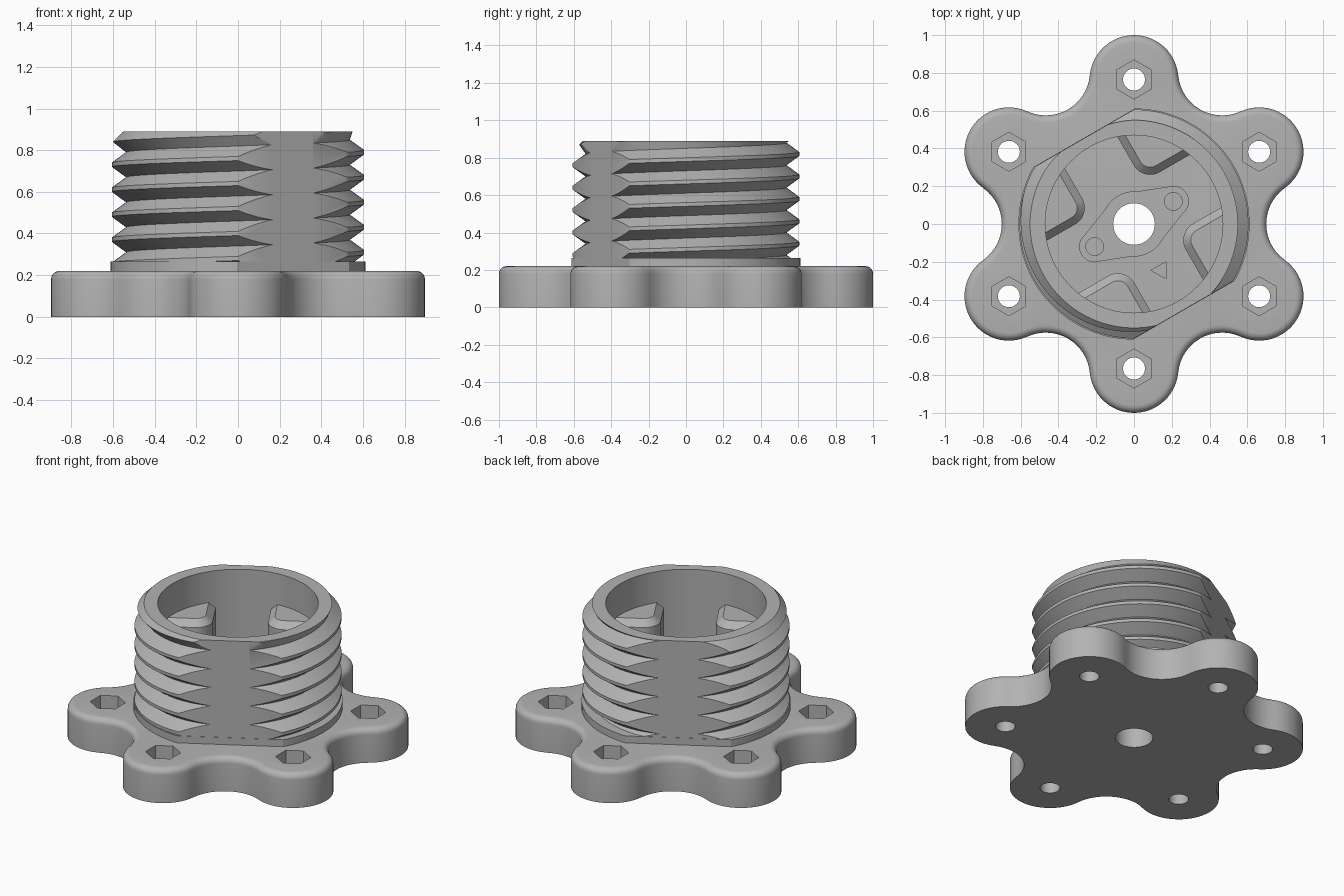
import bpy, bmesh
from math import sin, cos, pi, radians, hypot
from mathutils import Vector

if "Cube" in bpy.data.objects:
    bpy.data.objects.remove(bpy.data.objects["Cube"])

GREY = (0.45, 0.45, 0.45, 1)
grey = bpy.data.materials.new("plain grey")
grey.use_nodes = True
grey.diffuse_color = GREY
grey.node_tree.nodes["Principled BSDF"].inputs["Base Color"].default_value = GREY

PLATE_TOP, TOP, EMBED = 0.22, 0.89, 0.2
BORE, FLAT = 0.47, 0.525


def arc(cx, cy, r, a0, a1, n):
    """Points on an arc, angles in degrees, both ends included."""
    angles = [radians(a0 + (a1 - a0) * i / n) for i in range(n + 1)]
    return [(cx + r * cos(a), cy + r * sin(a)) for a in angles]


def circle(cx, cy, r, n=48, start=0):
    return arc(cx, cy, r, start, start + 360, n)[:-1]


def turn(points, degrees):
    a = radians(degrees)
    return [(x * cos(a) - y * sin(a), x * sin(a) + y * cos(a)) for x, y in points]


def finish(bm, name):
    bmesh.ops.recalc_face_normals(bm, faces=bm.faces)
    mesh = bpy.data.meshes.new(name)
    bm.to_mesh(mesh)
    bm.free()
    mesh.materials.append(grey)
    ob = bpy.data.objects.new(name, mesh)
    bpy.context.collection.objects.link(ob)
    return ob


def smooth(ob):
    bpy.ops.object.select_all(action='DESELECT')
    ob.select_set(True)
    bpy.context.view_layer.objects.active = ob
    bpy.ops.object.shade_smooth_by_angle(angle=radians(30))


def loft(name, layers):
    """Closed solid through (outline, z) layers with equal point counts."""
    bm = bmesh.new()
    rings = [[bm.verts.new((x, y, z)) for x, y in pts] for pts, z in layers]
    for low, high in zip(rings, rings[1:]):
        for i in range(len(low)):
            j = (i + 1) % len(low)
            bm.faces.new((low[i], low[j], high[j], high[i]))
    bm.faces.new(rings[0])
    bm.faces.new(rings[-1])
    return finish(bm, name)


def cut(ob, outline, z0, z1):
    cutter = loft("cutter", [(outline, z0), (outline, z1)])
    cutter.hide_render = True
    mod = ob.modifiers.new("cut", 'BOOLEAN')
    mod.operation, mod.solver, mod.object = 'DIFFERENCE', 'EXACT', cutter
    bpy.context.view_layer.objects.active = ob
    bpy.ops.object.modifier_apply(modifier=mod.name)
    bpy.data.objects.remove(cutter)


def slice_flats(bm, dist):
    """Trim the two opposite wrench flats and close the cuts."""
    for angle in (-60, 120):
        n = Vector((cos(radians(angle)), sin(radians(angle)), 0))
        geom = bm.verts[:] + bm.edges[:] + bm.faces[:]
        res = bmesh.ops.bisect_plane(bm, geom=geom, plane_co=n * dist, plane_no=n,
                                     clear_outer=True, dist=1e-6)
        edges = [e for e in res["geom_cut"] if isinstance(e, bmesh.types.BMEdge)]
        bmesh.ops.holes_fill(bm, edges=edges, sides=0)


# Six-lobed base plate with a rounded top edge
LOBE_AT, LOBE_R, VALLEY_AT, VALLEY_R = 0.765, 0.235, 0.934, 0.234


def flower(inset):
    lx, ly = LOBE_AT * cos(pi / 6), LOBE_AT * sin(pi / 6)
    lean = Vector((lx - VALLEY_AT, ly)).angle_signed(Vector((1, 0))) * 180 / pi
    points = []
    for k in range(6):
        valley = arc(VALLEY_AT, 0, VALLEY_R + inset, 360 - lean, lean, 14)
        lobe = arc(lx, ly, LOBE_R - inset, lean - 180, 240 - lean, 24)
        points += turn(valley[:-1] + lobe[:-1], 60 * k)
    return points


ROUND = 0.04
layers = [(flower(0), 0)]
for i in range(7):
    a = i * pi / 12
    layers.append((flower(ROUND * (1 - cos(a))), PLATE_TOP - ROUND * (1 - sin(a))))
base = loft("base_plate", layers)

# Bolt holes with hexagonal nut recesses
for k in range(6):
    a = radians(30 + 60 * k)
    x, y = LOBE_AT * cos(a), LOBE_AT * sin(a)
    cut(base, circle(x, y, 0.103, 6, 30), 0.09, 0.3)
    cut(base, circle(x, y, 0.058, 32), -0.1, 0.3)

# Two-armed pocket, its pin holes, the pointer mark and the centre hole
pocket = []
for a in (30, 210):
    pocket += turn(arc(0.24, 0, 0.08, -80, 80, 16) + arc(0, 0, 0.17, 55, 125, 14), a)
cut(base, pocket, 0.14, 0.3)
for a in (30, 210):
    cut(base, turn(circle(0.24, 0, 0.047, 24), a), 0.08, 0.3)
cut(base, [(0.09, -0.245), (0.17, -0.29), (0.17, -0.2)], 0.2, 0.3)
cut(base, circle(0, 0, 0.11), -0.1, 0.3)
smooth(base)

# Threaded tube: helical rows clamped between the embedded foot and the top
PITCH, CREST_Z, CREST_R, ROOT_R, LAND = 0.12, 0.79, 0.606, 0.537, 0.01
COLUMNS = 120


def thread_radius(theta, z):
    t = ((z - CREST_Z) / PITCH - theta / (2 * pi) + 0.5) % 1 - 0.5
    slope = max(0, abs(t) * PITCH - LAND) / (PITCH / 2 - LAND)
    r = CREST_R + (ROOT_R - CREST_R) * slope
    return min(r, 0.55 + TOP - z)


bm = bmesh.new()
columns = []
for i in range(COLUMNS + 1):
    theta = 2 * pi * i / COLUMNS
    profile = [(BORE, EMBED), (thread_radius(theta, EMBED), EMBED)]
    for k in range(-7, 3):
        for offset in (-LAND, LAND, PITCH / 2):
            z = CREST_Z + PITCH * (k + theta / (2 * pi)) + offset
            z = min(max(z, EMBED), TOP)
            profile.append((thread_radius(theta, z), z))
    profile += [(thread_radius(theta, TOP), TOP), (BORE, TOP)]
    columns.append([bm.verts.new((r * cos(theta), r * sin(theta), z)) for r, z in profile])
for a, b in zip(columns, columns[1:]):
    for i in range(len(a)):
        j = (i + 1) % len(a)
        bm.faces.new((a[i], b[i], b[j], a[j]))
bmesh.ops.remove_doubles(bm, verts=bm.verts, dist=1e-5)
slice_flats(bm, FLAT)
smooth(finish(bm, "threaded_tube"))

# Plain collar under the thread
bm = bmesh.new()
rings = [[bm.verts.new((x, y, z)) for x, y in circle(0, 0, r, COLUMNS)]
         for r, z in ((0.5, EMBED), (0.612, EMBED), (0.612, 0.265), (0.5, 0.265))]
for a, b in zip(rings, rings[1:] + rings[:1]):
    for i in range(COLUMNS):
        j = (i + 1) % COLUMNS
        bm.faces.new((a[i], a[j], b[j], b[i]))
slice_flats(bm, FLAT + 0.002)
smooth(finish(bm, "thread_collar"))


# Four chamfered locking lugs on the bore wall
def lug(inset):
    along, across = Vector((0.866, 0.5)), Vector((-0.5, 0.866))
    corner = Vector((0.049, 0.224)) + (along + across) * inset
    r = 0.1 - inset
    c = corner + (along + across) * r
    start, end = corner + across * (0.31 - inset), corner + along * (0.335 - inset)
    return [tuple(start)] + arc(c.x, c.y, r, 210, 300, 14) + [tuple(end), (0.12, 0.49)]


for k in range(4):
    layers = [(turn(lug(d), 90 * k), z) for d, z in ((0, EMBED), (0, 0.65), (0.04, 0.69))]
    smooth(loft("locking_lug_%d" % (k + 1), layers))
